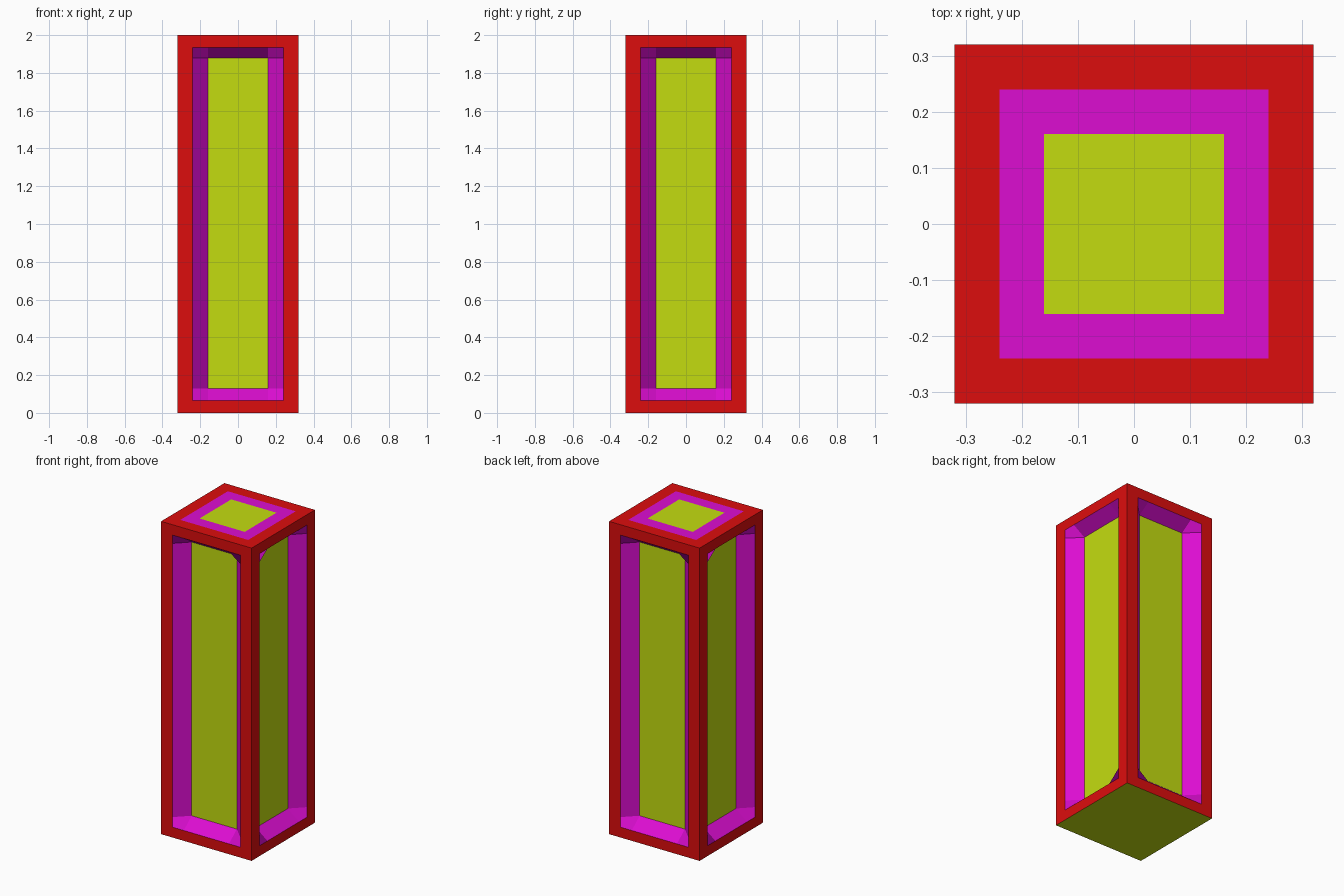
import bpy
import bmesh
from math import pi
from mathutils import Matrix

cube = bpy.data.objects.get("Cube")
if cube:
    bpy.data.objects.remove(cube, do_unlink=True)

HALF = 0.32            # half width of the column
DEPTH = 0.08           # how far the side panels sink in
XS = [-HALF, -0.24, -0.16, 0.16, 0.24, HALF]
ZS = [0, 0.066, 0.13, 1.88, 1.934, 2]


def make_material(name, colour):
    mat = bpy.data.materials.new(name)
    mat.use_nodes = True
    mat.diffuse_color = (*colour, 1)
    mat.node_tree.nodes["Principled BSDF"].inputs["Base Color"].default_value = (*colour, 1)
    return mat


MATERIALS = [
    make_material("red frame", (0.72, 0.004, 0.004)),
    make_material("magenta border", (0.72, 0.004, 0.64)),
    make_material("lime panel", (0.55, 0.72, 0.005)),
]


def ring(i, j):
    """Ring of a grid cell: 0 frame, 1 border, 2 centre panel."""
    return min(i, j, 4 - i, 4 - j)


def add_patch(bm, point):
    """Five by five cells coloured ring by ring; point(i, j) places the corners."""
    v = [[bm.verts.new(point(i, j)) for j in range(6)] for i in range(6)]
    for i in range(5):
        for j in range(5):
            quad = [v[i][j], v[i + 1][j], v[i + 1][j + 1], v[i][j + 1]]
            if i == j:      # fold the corner cells across the corner
                quad = quad[1:] + quad[:1]
            bm.faces.new(quad).material_index = ring(i, j)
    return [vert for column in v for vert in column]


def finish(name, bm):
    bmesh.ops.remove_doubles(bm, verts=bm.verts, dist=0.0001)
    mesh = bpy.data.meshes.new(name)
    bm.to_mesh(mesh)
    bm.free()
    for mat in MATERIALS:
        mesh.materials.append(mat)
    obj = bpy.data.objects.new(name, mesh)
    bpy.context.collection.objects.link(obj)
    return obj


def side_point(i, j):
    sunk = i in (2, 3) and j in (2, 3)
    return (XS[i], -HALF + (DEPTH if sunk else 0), ZS[j])


# Four recessed sides
bm = bmesh.new()
for turn in range(4):
    verts = add_patch(bm, side_point)
    bmesh.ops.rotate(bm, verts=verts, matrix=Matrix.Rotation(turn * pi / 2, 3, 'Z'))
finish("column_sides", bm)

# Flat top with concentric squares
bm = bmesh.new()
add_patch(bm, lambda i, j: (XS[i], XS[j], ZS[-1]))
finish("top_cap", bm)

# Plain underside, facing down
bm = bmesh.new()
corners = [(-HALF, -HALF), (-HALF, HALF), (HALF, HALF), (HALF, -HALF)]
bm.faces.new([bm.verts.new((x, y, 0)) for x, y in corners]).material_index = 2
finish("base_plate", bm)
